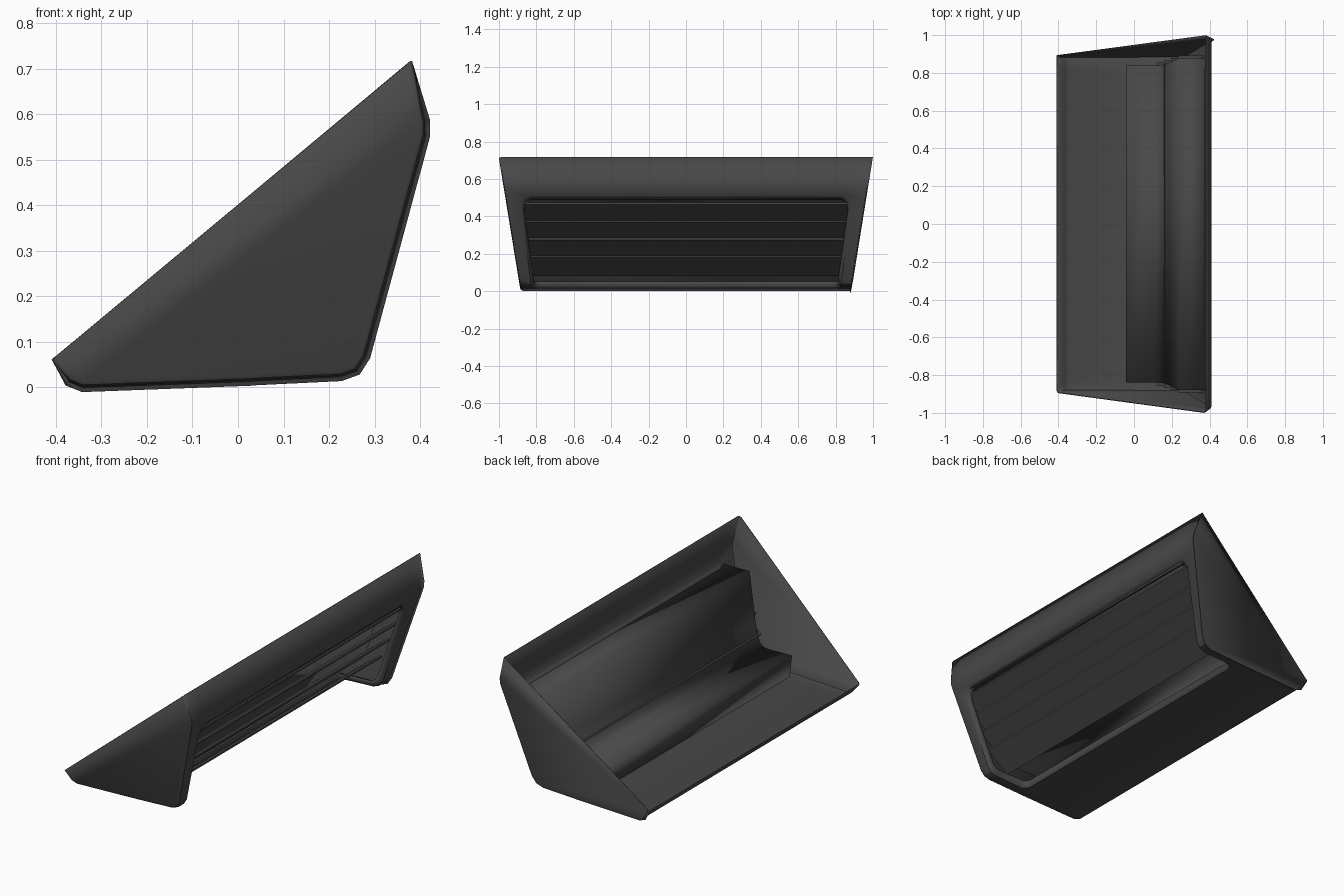
import bpy, bmesh, math
from mathutils import Vector

cube = bpy.data.objects.get("Cube")
if cube:
    bpy.data.objects.remove(cube, do_unlink=True)

mat = bpy.data.materials.new("charcoal_plastic")
mat.use_nodes = True
COLOUR = (0.065, 0.065, 0.065, 1)
mat.diffuse_color = COLOUR
bsdf = mat.node_tree.nodes["Principled BSDF"]
bsdf.inputs["Base Color"].default_value = COLOUR
bsdf.inputs["Roughness"].default_value = 0.6


def finish(bm, name, thickness=0.0, angle=35):
    """Turn a bmesh into a named, shaded object."""
    bmesh.ops.recalc_face_normals(bm, faces=bm.faces)
    mesh = bpy.data.meshes.new(name)
    bm.to_mesh(mesh)
    bm.free()
    mesh.materials.append(mat)
    ob = bpy.data.objects.new(name, mesh)
    bpy.context.collection.objects.link(ob)
    if thickness:
        mod = ob.modifiers.new("thickness", "SOLIDIFY")
        mod.thickness = thickness
        mod.offset = 0
    bpy.ops.object.select_all(action="DESELECT")
    bpy.context.view_layer.objects.active = ob
    ob.select_set(True)
    bpy.ops.object.shade_smooth_by_angle(angle=math.radians(angle))
    return ob


def end_y(z):
    return 0.882 + 0.163 * z


def opening_y(z):
    return 0.825 + 0.125 * z


# Shell: side profile as (x, z, inset of the opening's corner)
profile = [
    (0.38, 0.717, 0), (0.408, 0.585, 0), (0.408, 0.555, 0),
    (0.396, 0.51, 0.05), (0.392, 0.495, 0.018), (0.381, 0.455, 0),
    (0.277, 0.07, 0), (0.258, 0.04, 0), (0.225, 0.028, 0),
    (0.06, 0.02, 0), (0.04, 0.019, 0.012), (0.03, 0.018, 0.035),
    (-0.34, 0.004, 0), (-0.37, 0.016, 0), (-0.408, 0.062, 0),
]
OPEN_FIRST, OPEN_LAST = 3, 11

bm = bmesh.new()
rows = []
for x, z, inset in profile:
    hole = opening_y(z) - inset
    rows.append([bm.verts.new((x, y, z)) for y in (-end_y(z), -hole, hole, end_y(z))])
for i in range(len(rows) - 1):
    for c in range(3):
        if c == 1 and OPEN_FIRST <= i < OPEN_LAST:
            continue
        bm.faces.new((rows[i][c], rows[i][c + 1], rows[i + 1][c + 1], rows[i + 1][c]))
ends = [bm.faces.new([r[c] for r in rows]) for c in (0, 3)]

# Rounded lip turned inward around the opening
opening = {v for r in rows[OPEN_FIRST:OPEN_LAST + 1] for v in r[1:3]}
rim = [e for e in bm.edges if e.is_boundary and all(v in opening for v in e.verts)]
for depth, squeeze in ((0.012, 0.988), (0.022, 0.995)):
    made = bmesh.ops.extrude_edge_only(bm, edges=rim)["geom"]
    rim = [g for g in made if isinstance(g, bmesh.types.BMEdge)]
    for v in (g for g in made if isinstance(g, bmesh.types.BMVert)):
        v.co += (Vector((0.1, v.co.y, 0.3)) - v.co).normalized() * depth
        v.co.y *= squeeze

# Softened edges where the end walls meet the wrap
corner_edges = [e for f in ends for e in f.edges if not e.is_boundary]
bmesh.ops.bevel(bm, geom=corner_edges, offset=0.012, segments=2, profile=0.5,
                affect="EDGES", clamp_overlap=True)
finish(bm, "vent_housing", 0.005)

# Inner deflector: upright front, shelf, curved rise and top ledge
deflector = [(-0.025, 0.02), (-0.04, 0.137), (0.1, 0.132), (0.13, 0.138),
             (0.15, 0.155), (0.165, 0.185), (0.185, 0.25), (0.24, 0.50),
             (0.385, 0.495)]
bm = bmesh.new()
strips = []
for x, z in deflector:
    y = 0.84 + 0.11 * max(0, z - 0.14)
    strips.append((bm.verts.new((x, -y, z)), bm.verts.new((x, y, z))))
for a, b in zip(strips, strips[1:]):
    bm.faces.new((a[0], a[1], b[1], b[0]))
finish(bm, "inner_deflector", 0.005, 40)

# Louvre slats, tilted down towards the inside
for n in range(4):
    outer = Vector((0.365 - 0.038 * n, 0, 0.47 - 0.095 * n))
    inner = outer + Vector((-0.125, 0, -0.097))
    along = (inner - outer).normalized()
    side = Vector((-along.z, 0, along.x)) * 0.008
    half = opening_y(outer.z) + 0.008
    bm = bmesh.new()
    section = [outer + side, outer - along * 0.006, outer - side,
               inner - side, inner + side]
    loops = [[bm.verts.new((p.x, y, p.z)) for p in section] for y in (-half, half)]
    for loop in loops:
        bm.faces.new(loop)
    for i in range(len(section)):
        j = (i + 1) % len(section)
        bm.faces.new((loops[0][i], loops[0][j], loops[1][j], loops[1][i]))
    finish(bm, f"louvre_slat_{n + 1}")
